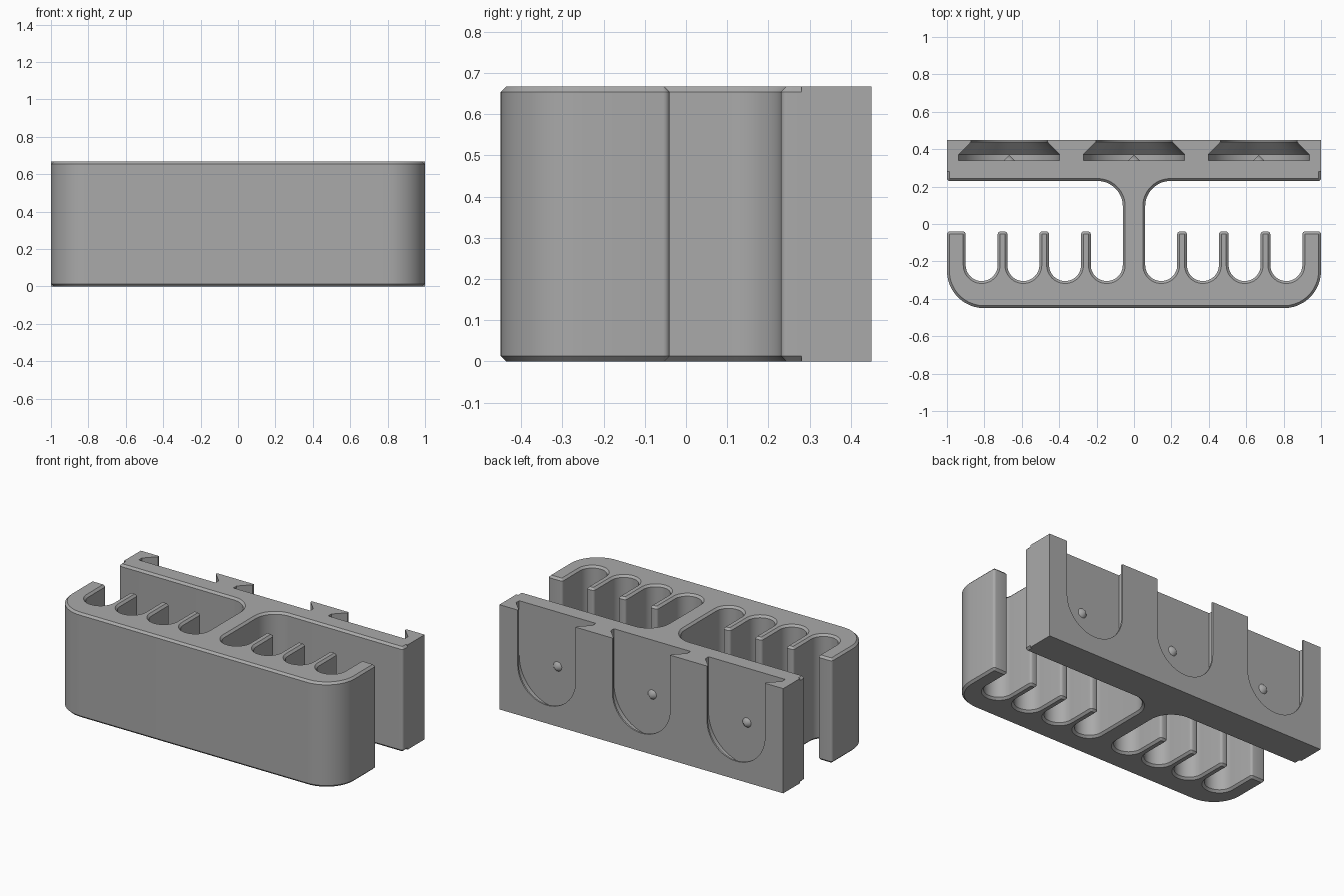
import bpy
import bmesh
from math import pi, cos, sin, tan, ceil
from mathutils import Vector

HEIGHT = 0.667
CHAMFER = 0.013
SEAM = 0.28          # where the chamfered body meets the square plate
BACK = 0.45
SLOT_XS = (-0.667, 0, 0.667)
SLOT_Z = 0.32
SLOT_FLOOR = 0.34

if "Cube" in bpy.data.objects:
    bpy.data.objects.remove(bpy.data.objects["Cube"])

grey = bpy.data.materials.new("plain grey")
grey.use_nodes = True
colour = (0.4, 0.4, 0.4, 1)
grey.diffuse_color = colour
grey.node_tree.nodes["Principled BSDF"].inputs["Base Color"].default_value = colour


def loft(bm, rings):
    """Skin closed rings of equal length and cap both ends."""
    loops = [[bm.verts.new(p) for p in ring] for ring in rings]
    n = len(loops[0])
    for a, b in zip(loops, loops[1:]):
        for i in range(n):
            j = (i + 1) % n
            bm.faces.new((a[i], a[j], b[j], b[i]))
    bm.faces.new(loops[0])
    bm.faces.new(loops[-1])


def make_object(name, bm):
    bmesh.ops.recalc_face_normals(bm, faces=bm.faces)
    mesh = bpy.data.meshes.new(name)
    bm.to_mesh(mesh)
    bm.free()
    mesh.materials.append(grey)
    obj = bpy.data.objects.new(name, mesh)
    bpy.context.collection.objects.link(obj)
    return obj


def smooth(obj):
    bpy.ops.object.select_all(action="DESELECT")
    obj.select_set(True)
    bpy.context.view_layer.objects.active = obj
    bpy.ops.object.shade_smooth_by_angle(angle=pi / 6)


def rounded(corners):
    """Replace each (x, y, radius) corner by an arc."""
    points = []
    for i, (x, y, r) in enumerate(corners):
        p = Vector((x, y))
        to_prev = (Vector(corners[i - 1][:2]) - p).normalized()
        to_next = (Vector(corners[(i + 1) % len(corners)][:2]) - p).normalized()
        if r == 0:
            arc = [p]
        else:
            half = to_prev.angle(to_next) / 2
            centre = p + (to_prev + to_next).normalized() * (r / sin(half))
            start = p + to_prev * (r / tan(half)) - centre
            end = p + to_next * (r / tan(half)) - centre
            steps = 4 if r < 0.05 else ceil(10 + r * 40)
            arc = [centre + start.slerp(end, k / steps) * r / start.slerp(end, k / steps).length
                   for k in range(steps + 1)]
        points += [q for q in arc if not points or (q - points[-1]).length > 1e-4]
    return points


def inset(points, d):
    """Offset a counter-clockwise outline inwards, leaving the seam in place."""
    result = []
    for i, p in enumerate(points):
        a = (p - points[i - 1]).normalized()
        b = (points[(i + 1) % len(points)] - p).normalized()
        na, nb = Vector((-a.y, a.x)), Vector((-b.y, b.x))
        q = p + (na + nb) * (d / (1 + na.dot(nb)))
        if abs(p.y - SEAM) < 1e-5:
            q.y = SEAM
        result.append(q)
    return result


# Comb-shaped front, stem and front of the plate: one chamfered outline
tip, floor, small = -0.04, -0.305, 0.015
half = [(1, -BACK, 0.2), (1, tip, small), (0.9, tip, small)]
for i in range(4):
    a = 0.9 - 0.223 * i
    b = a - 0.171
    half += [(a, floor, 0.0855), (b, floor, 0.0855)]
    if i < 3:
        half += [(b, tip, small), (b - 0.052, tip, small)]
half += [(0.06, 0.23, 0.135), (1, 0.23, small), (1, SEAM, 0)]
outline = rounded(half + [(-x, y, r) for x, y, r in reversed(half)])
inner = inset(outline, CHAMFER)
bm = bmesh.new()
loft(bm, [[(p.x, p.y, z) for p in ring] for ring, z in
          ((inner, 0), (outline, CHAMFER), (outline, HEIGHT - CHAMFER), (inner, HEIGHT))])
smooth(make_object("comb_holder_body", bm))

# Square-edged back plate
bm = bmesh.new()
loft(bm, [[(-1, y, 0), (1, y, 0), (1, y, HEIGHT), (-1, y, HEIGHT)] for y in (SEAM, BACK)])
plate = make_object("mounting_plate", bm)

# Undercut slots, round at the bottom and open at the top
bm = bmesh.new()
profile = ((0.27, SLOT_FLOOR), (0.27, 0.372), (0.204, 0.439), (0.204, 0.48))
for cx in SLOT_XS:
    rings = []
    for r, y in profile:
        ring = [(cx - r, y, HEIGHT + 0.05)]
        ring += [(cx + r * cos(pi + pi * k / 32), y, SLOT_Z + r * sin(pi + pi * k / 32))
                 for k in range(33)]
        ring.append((cx + r, y, HEIGHT + 0.05))
        rings.append(ring)
    loft(bm, rings)
cutter = make_object("slot_cutter", bm)
cutter.hide_render = True
cut = plate.modifiers.new("slots", "BOOLEAN")
cut.operation = "DIFFERENCE"
cut.solver = "EXACT"
cut.object = cutter
bpy.context.view_layer.objects.active = plate
bpy.ops.object.modifier_apply(modifier=cut.name)
bpy.data.objects.remove(cutter)
smooth(plate)

# Small locating cones on the slot floors
for cx in SLOT_XS:
    bpy.ops.mesh.primitive_cone_add(vertices=24, radius1=0.03, radius2=0, depth=0.03,
                                    location=(cx, SLOT_FLOOR + 0.015, SLOT_Z),
                                    rotation=(-pi / 2, 0, 0))
    cone = bpy.context.object
    cone.name = "locating_cone"
    cone.data.materials.append(grey)
    smooth(cone)
